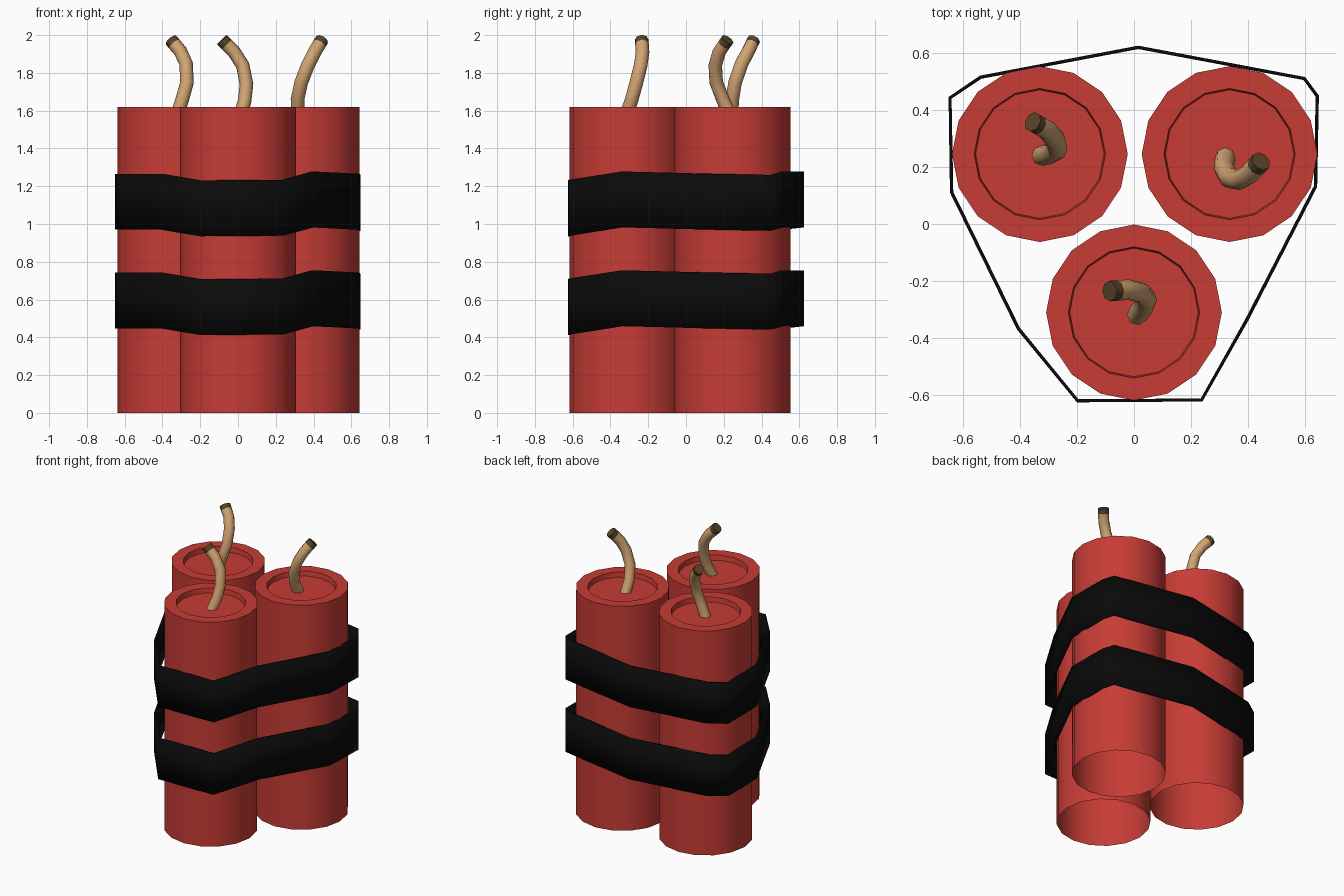
import bpy, bmesh, math
from mathutils import Vector

if "Cube" in bpy.data.objects:
    bpy.data.objects.remove(bpy.data.objects["Cube"])


def material(name, rgb):
    m = bpy.data.materials.new(name)
    m.diffuse_color = (*rgb, 1)
    m.use_nodes = True
    m.node_tree.nodes["Principled BSDF"].inputs["Base Color"].default_value = m.diffuse_color
    return m


RED = material("red_paper", (0.57, 0.045, 0.036))
BLACK = material("black_tape", (0.003, 0.003, 0.003))
TAN = material("tan_cord", (0.64, 0.37, 0.17))
BURNT = material("burnt_cord", (0.095, 0.055, 0.022))


def finish(bm, name, mats, angle):
    mesh = bpy.data.meshes.new(name)
    bm.to_mesh(mesh)
    bm.free()
    for m in mats:
        mesh.materials.append(m)
    obj = bpy.data.objects.new(name, mesh)
    bpy.context.collection.objects.link(obj)
    bpy.ops.object.select_all(action='DESELECT')
    obj.select_set(True)
    bpy.context.view_layer.objects.active = obj
    bpy.ops.object.shade_smooth_by_angle(angle=math.radians(angle))
    return obj


def bridge(bm, a, b):
    n = len(a)
    return [bm.faces.new((a[i], a[(i + 1) % n], b[(i + 1) % n], b[i])) for i in range(n)]


# Stick: open-bottomed tube with a rim and a recessed lid
def stick(name, cx, cy, sides=16):
    bm = bmesh.new()
    rings = []
    for r, z in [(0.308, 0), (0.308, 1.62), (0.23, 1.62), (0.225, 1.585)]:
        rings.append([bm.verts.new((cx + r * math.cos(2 * math.pi * i / sides),
                                    cy + r * math.sin(2 * math.pi * i / sides), z))
                      for i in range(sides)])
    for a, b in zip(rings, rings[1:]):
        bridge(bm, a, b)
    bm.faces.new(rings[-1])
    return finish(bm, name, [RED], 35)


# Fuse: bent cord with a burnt tip
def fuse(name, path, r=0.036, sides=8):
    bm = bmesh.new()
    pts = [Vector(p) for p in path]
    # short last section for the burnt end
    pts.insert(-1, pts[-2].lerp(pts[-1], 0.62))
    rings = []
    for i, p in enumerate(pts):
        d = (pts[min(i + 1, len(pts) - 1)] - pts[max(i - 1, 0)]).normalized()
        u = Vector((0, 1, 0)).cross(d).normalized()
        v = d.cross(u)
        rings.append([bm.verts.new(p + r * (u * math.cos(2 * math.pi * k / sides)
                                            + v * math.sin(2 * math.pi * k / sides)))
                      for k in range(sides)])
    for a, b in zip(rings, rings[1:]):
        faces = bridge(bm, a, b)
    faces.append(bm.faces.new(rings[-1]))
    for f in faces:
        f.material_index = 1
    return finish(bm, name, [TAN, BURNT], 50)


# Tape band: outline (x, y, height offset) wrapped around the bundle
OUTLINE = [(-0.20, -0.625, -0.035), (0.24, -0.622, -0.032), (0.40, -0.34, 0.012),
           (0.642, 0.13, 0.0), (0.648, 0.45, -0.006), (0.60, 0.515, 0.012),
           (0.015, 0.625, 0.012), (-0.54, 0.52, 0.0), (-0.65, 0.445, 0.0),
           (-0.645, 0.11, 0.0), (-0.41, -0.37, 0.0)]


def band(name, z):
    bm = bmesh.new()
    low = [bm.verts.new((x, y, z - 0.148 + o)) for x, y, o in OUTLINE]
    high = [bm.verts.new((x, y, z + 0.148 + o)) for x, y, o in OUTLINE]
    bridge(bm, low, high)
    obj = finish(bm, name, [BLACK], 1)
    mod = obj.modifiers.new("thickness", 'SOLIDIFY')
    mod.thickness = 0.012
    mod.offset = -1
    return obj


stick("front_stick", 0, -0.31)
stick("left_stick", -0.33, 0.245)
stick("right_stick", 0.335, 0.245)

fuse("front_fuse", [(0.01, -0.32, 1.57), (0.035, -0.29, 1.65), (0.045, -0.265, 1.74),
                    (0.025, -0.24, 1.84), (-0.02, -0.23, 1.91), (-0.085, -0.235, 1.976)])
fuse("left_fuse", [(-0.325, 0.24, 1.57), (-0.295, 0.245, 1.66), (-0.27, 0.26, 1.75),
                   (-0.275, 0.295, 1.85), (-0.305, 0.33, 1.915), (-0.355, 0.358, 1.974)])
fuse("right_fuse", [(0.32, 0.235, 1.57), (0.315, 0.195, 1.66), (0.335, 0.16, 1.75),
                    (0.37, 0.155, 1.84), (0.405, 0.175, 1.91), (0.445, 0.22, 1.976)])

band("upper_band", 1.118)
band("lower_band", 0.595)
